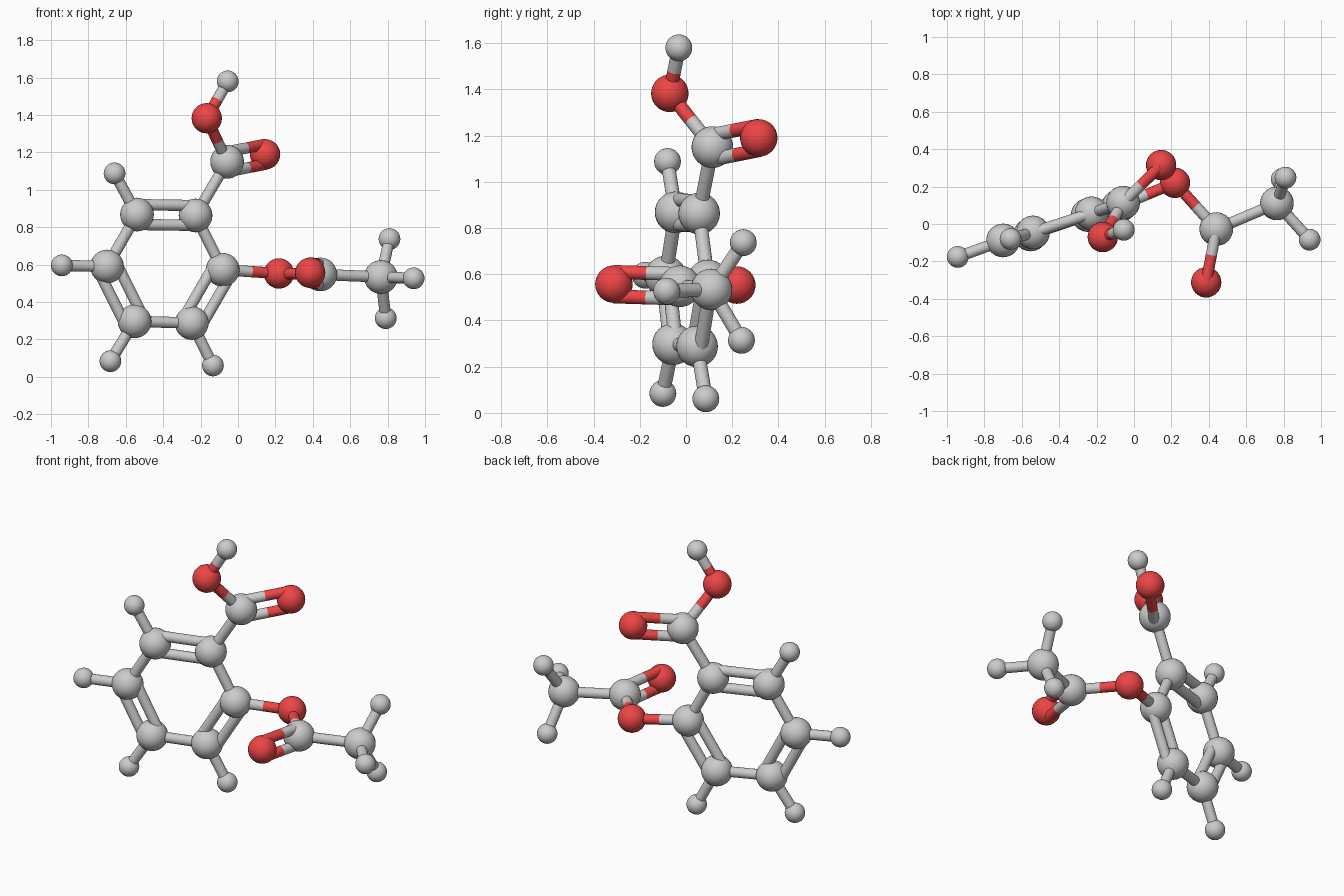
import bpy
from mathutils import Vector

if "Cube" in bpy.data.objects:
    bpy.data.objects.remove(bpy.data.objects["Cube"])

red = bpy.data.materials.new("red")
red.diffuse_color = (0.85, 0.06, 0.06, 1)
red.use_nodes = True
red.node_tree.nodes["Principled BSDF"].inputs["Base Color"].default_value = red.diffuse_color

RADIUS = {"C": 0.09, "O": 0.081, "H": 0.058}
STICK = 0.03      # stick radius
SPREAD = 0.053    # offset of each stick in a double bond

# name: (element, position)
atoms = {
    "ring_carbon_1": ("C", (-0.227, 0.057, 0.863)),
    "ring_carbon_2": ("C", (-0.082, 0.095, 0.573)),
    "ring_carbon_3": ("C", (-0.247, 0.048, 0.288)),
    "ring_carbon_4": ("C", (-0.553, -0.056, 0.297)),
    "ring_carbon_5": ("C", (-0.70, -0.088, 0.59)),
    "ring_carbon_6": ("C", (-0.54, -0.045, 0.868)),
    "acid_carbon": ("C", (-0.058, 0.114, 1.15)),
    "acid_oxygen_double": ("O", (0.145, 0.315, 1.19)),
    "acid_oxygen_single": ("O", (-0.167, -0.07, 1.383)),
    "acid_hydrogen": ("H", (-0.055, -0.031, 1.58)),
    "ester_oxygen": ("O", (0.219, 0.22, 0.553)),
    "ester_carbon": ("C", (0.44, -0.027, 0.548)),
    "ester_oxygen_double": ("O", (0.386, -0.312, 0.557)),
    "methyl_carbon": ("C", (0.764, 0.11, 0.534)),
    "methyl_hydrogen_1": ("H", (0.81, 0.248, 0.737)),
    "methyl_hydrogen_2": ("H", (0.79, 0.24, 0.314)),
    "methyl_hydrogen_3": ("H", (0.939, -0.084, 0.527)),
    "ring_hydrogen_3": ("H", (-0.134, 0.086, 0.061)),
    "ring_hydrogen_4": ("H", (-0.682, -0.10, 0.084)),
    "ring_hydrogen_5": ("H", (-0.942, -0.176, 0.596)),
    "ring_hydrogen_6": ("H", (-0.66, -0.08, 1.088)),
}

single = [
    ("ring_carbon_1", "ring_carbon_2"), ("ring_carbon_3", "ring_carbon_4"),
    ("ring_carbon_5", "ring_carbon_6"), ("ring_carbon_1", "acid_carbon"),
    ("acid_carbon", "acid_oxygen_single"), ("acid_oxygen_single", "acid_hydrogen"),
    ("ring_carbon_2", "ester_oxygen"), ("ester_oxygen", "ester_carbon"),
    ("ester_carbon", "methyl_carbon"),
]
single += [("methyl_carbon", f"methyl_hydrogen_{i}") for i in (1, 2, 3)]
single += [(f"ring_carbon_{i}", f"ring_hydrogen_{i}") for i in (3, 4, 5, 6)]
double = [
    ("ring_carbon_6", "ring_carbon_1"), ("ring_carbon_2", "ring_carbon_3"),
    ("ring_carbon_4", "ring_carbon_5"), ("acid_carbon", "acid_oxygen_double"),
    ("ester_carbon", "ester_oxygen_double"),
]


def finish(name, element):
    ob = bpy.context.object
    ob.name = name
    if element == "O":
        ob.data.materials.append(red)
    bpy.ops.object.shade_smooth_by_angle()


def half_stick(name, start, end, element):
    d = end - start
    bpy.ops.mesh.primitive_cylinder_add(
        vertices=24, radius=STICK, depth=d.length, location=(start + end) / 2,
        rotation=d.to_track_quat('Z', 'Y').to_euler())
    finish(name, element)


def bond(a, b, shifts):
    (ea, pa), (eb, pb) = atoms[a], atoms[b]
    pa, pb = Vector(pa), Vector(pb)
    d = (pb - pa).normalized()
    up = Vector((0, 0, 1))
    side = (up - d * up.dot(d)).normalized()   # upward, square to the bond
    for s in shifts:
        p, q = pa + side * s, pb + side * s
        mid = (p + q) / 2
        half_stick("bond_" + a, p, mid, ea)
        half_stick("bond_" + b, q, mid, eb)


# Atom balls
for name, (element, pos) in atoms.items():
    bpy.ops.mesh.primitive_uv_sphere_add(
        segments=32, ring_count=16, radius=RADIUS[element], location=pos)
    finish(name, element)

# Bond sticks, coloured by the nearer atom
for a, b in single:
    bond(a, b, (0,))
for a, b in double:
    bond(a, b, (-SPREAD, SPREAD))
